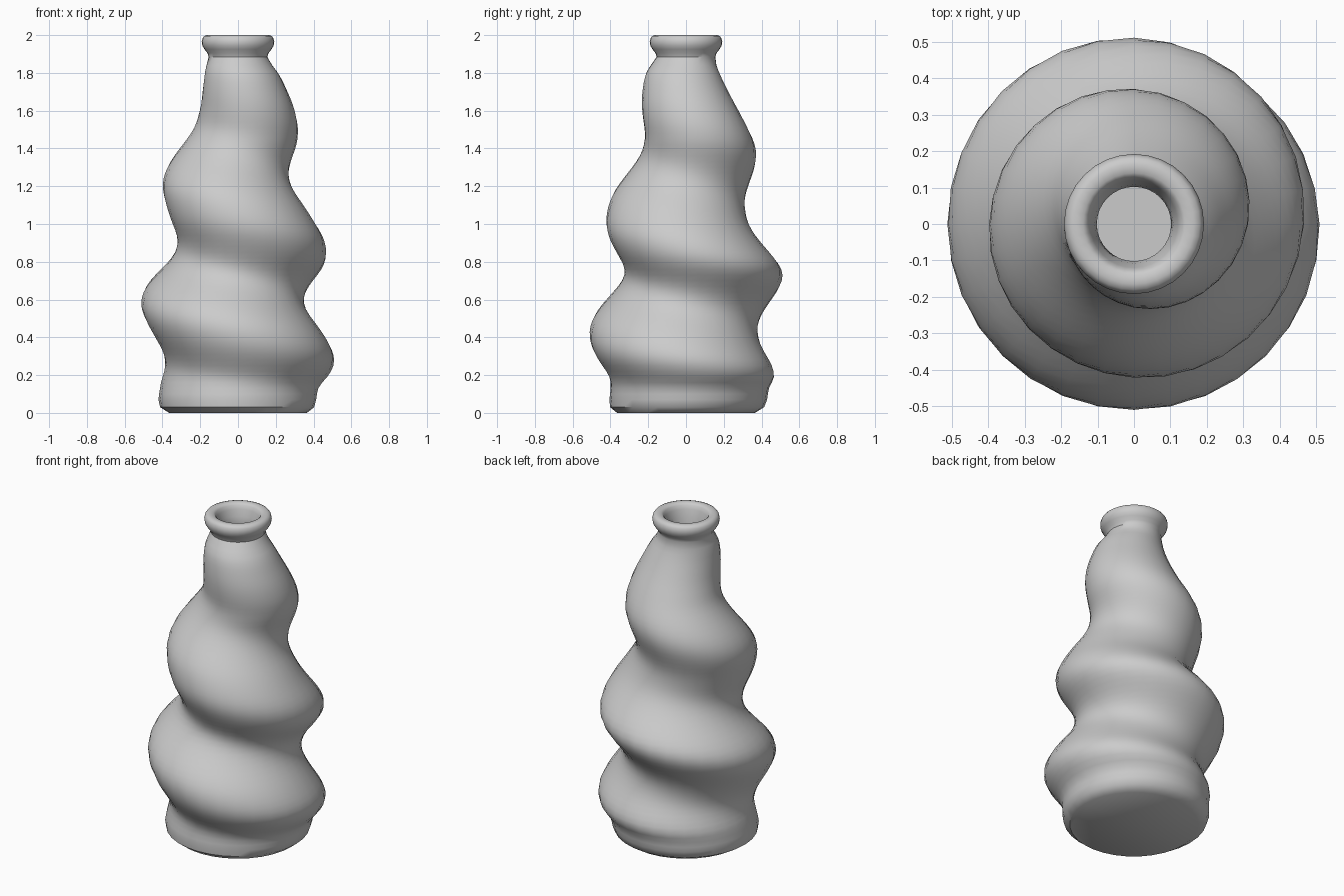
import bpy, bmesh
from math import cos, sin, pi, radians

if "Cube" in bpy.data.objects:
    bpy.data.objects.remove(bpy.data.objects["Cube"])

SEG = 32
WALL = 0.05

# Spiral envelope: (height, ridge radius, valley radius, twist in degrees)
ENVELOPE = [
    (0.00, 0.37, 0.36, -146), (0.03, 0.415, 0.40, -129), (0.07, 0.43, 0.405, -107),
    (0.13, 0.44, 0.398, -73), (0.20, 0.488, 0.387, -34), (0.28, 0.51, 0.385, 11),
    (0.42, 0.51, 0.38, 90), (0.58, 0.512, 0.35, 180), (0.74, 0.51, 0.325, 270),
    (0.90, 0.46, 0.32, 358), (1.06, 0.418, 0.315, 447), (1.20, 0.40, 0.28, 524),
    (1.40, 0.368, 0.228, 628), (1.50, 0.342, 0.20, 666), (1.60, 0.305, 0.195, 694),
    (1.70, 0.262, 0.187, 725), (1.80, 0.218, 0.168, 763), (1.86, 0.172, 0.155, 790),
]
# Round lip and mouth: (radius, height)
LIP = [(0.155, 1.885), (0.162, 1.905), (0.178, 1.925), (0.189, 1.945), (0.192, 1.965),
       (0.188, 1.983), (0.18, 1.994), (0.165, 2.0), (0.14, 1.998), (0.128, 1.988),
       (0.12, 1.965), (0.108, 1.925), (0.102, 1.885)]


def slope(i, k):
    a, b = ENVELOPE[max(i - 1, 0)], ENVELOPE[min(i + 1, len(ENVELOPE) - 1)]
    return (b[k] - a[k]) / (b[0] - a[0])


def envelope(z):
    """Smooth interpolation of ridge, valley and twist at a height."""
    i = 0
    while i < len(ENVELOPE) - 2 and z > ENVELOPE[i + 1][0]:
        i += 1
    a, b = ENVELOPE[i], ENVELOPE[i + 1]
    h = b[0] - a[0]
    t = min(max((z - a[0]) / h, 0), 1)
    return [a[k] * (2*t**3 - 3*t**2 + 1) + b[k] * (3*t**2 - 2*t**3)
            + h * (slope(i, k) * (t**3 - 2*t**2 + t) + slope(i + 1, k) * (t**3 - t**2))
            for k in (1, 2, 3)]


bm = bmesh.new()


def ring(radius_at, z):
    angles = [2 * pi * i / SEG for i in range(SEG)]
    return [bm.verts.new((radius_at(a) * cos(a), radius_at(a) * sin(a), z)) for a in angles]


def spiral_ring(z, inset=0.0):
    ridge, valley, twist = envelope(z)
    return ring(lambda a: valley - inset + (ridge - valley)
                * (0.5 + 0.5 * cos(a + radians(twist))), z)


# Outer wall, lip, then inner wall back down to the floor
heights = [0.07 + 0.03 * i for i in range(60)]
rings = [ring(lambda a: 0.365, 0.0), spiral_ring(0.03)]
rings += [spiral_ring(z) for z in heights]
rings += [ring(lambda a, r=r: r, z) for r, z in LIP]
rings += [spiral_ring(z, WALL) for z in reversed(heights)]

for lower, upper in zip(rings, rings[1:]):
    for i in range(SEG):
        j = (i + 1) % SEG
        bm.faces.new((lower[i], lower[j], upper[j], upper[i]))
bm.faces.new(list(reversed(rings[0])))  # underside
bm.faces.new(rings[-1])                 # inner floor
bmesh.ops.recalc_face_normals(bm, faces=bm.faces)

mesh = bpy.data.meshes.new("spiral_bottle")
bm.to_mesh(mesh)
bm.free()
bottle = bpy.data.objects.new("spiral_bottle", mesh)
bpy.context.collection.objects.link(bottle)
bpy.context.view_layer.objects.active = bottle
bottle.select_set(True)
bpy.ops.object.shade_smooth_by_angle(angle=radians(40))
